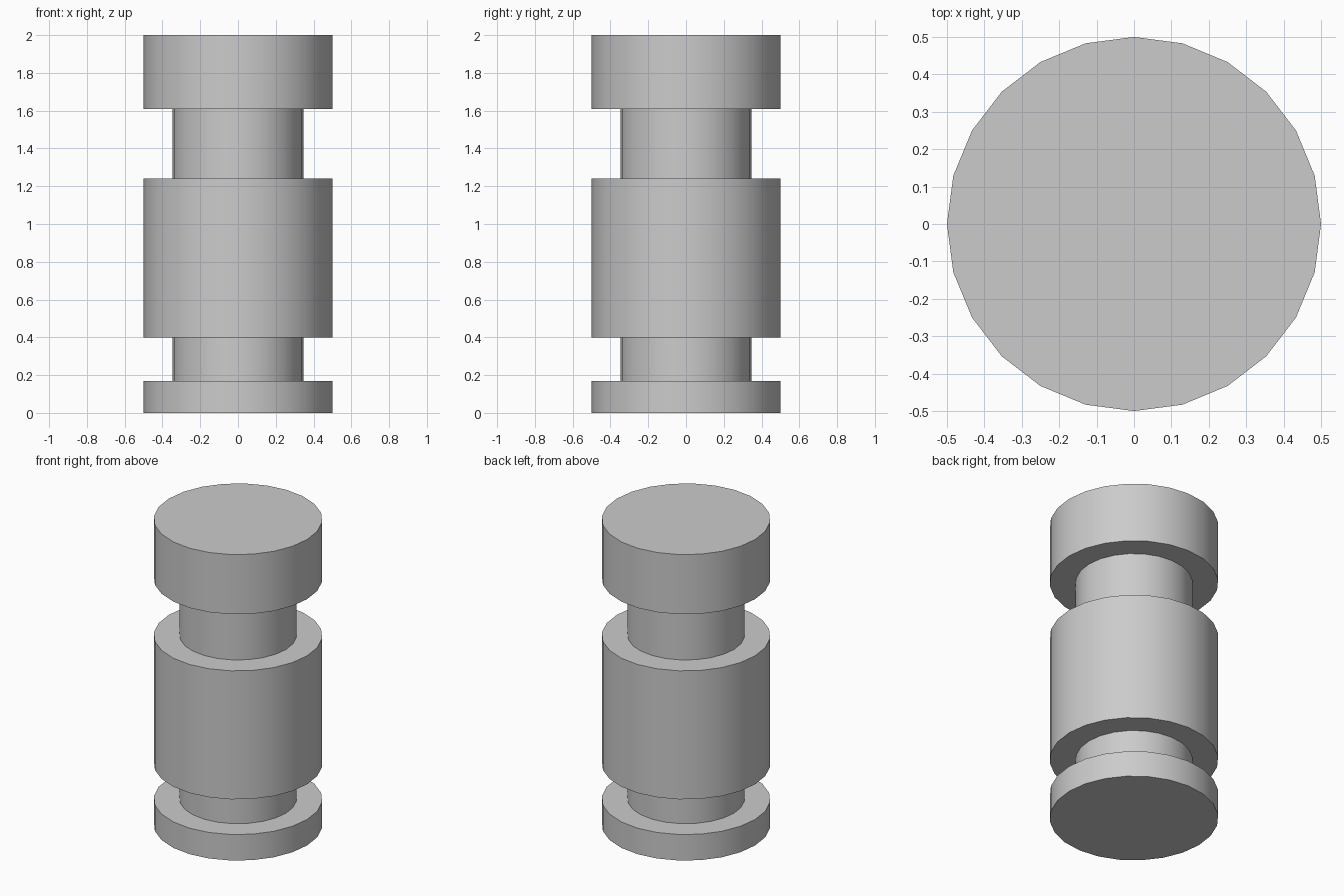
import bpy, bmesh
from math import cos, sin, radians, tau

if "Cube" in bpy.data.objects:
    bpy.data.objects.remove(bpy.data.objects["Cube"])

SIDES = 24
R_OUT, R_NECK = 0.5, 0.347

# Lathe profile (radius, height): base flange, lower groove, body, upper groove, head
profile = [
    (R_OUT, 0.0), (R_OUT, 0.17),
    (R_NECK, 0.17), (R_NECK, 0.40),
    (R_OUT, 0.40), (R_OUT, 1.24),
    (R_NECK, 1.24), (R_NECK, 1.61),
    (R_OUT, 1.61), (R_OUT, 2.0),
]


def lathe(name, points):
    bm = bmesh.new()
    rings = [[bm.verts.new((r * cos(tau * i / SIDES), r * sin(tau * i / SIDES), z))
              for i in range(SIDES)] for r, z in points]
    for low, high in zip(rings, rings[1:]):
        for i in range(SIDES):
            j = (i + 1) % SIDES
            bm.faces.new((low[i], low[j], high[j], high[i]))
    # End caps
    bm.faces.new(rings[0][::-1])
    bm.faces.new(rings[-1])
    bmesh.ops.recalc_face_normals(bm, faces=bm.faces[:])
    mesh = bpy.data.meshes.new(name)
    bm.to_mesh(mesh)
    bm.free()
    obj = bpy.data.objects.new(name, mesh)
    bpy.context.collection.objects.link(obj)
    return obj


# Grooved spool, smooth round the sides with crisp rims
spool = lathe("grooved_spool", profile)
bpy.context.view_layer.objects.active = spool
spool.select_set(True)
bpy.ops.object.shade_smooth_by_angle(angle=radians(30))
